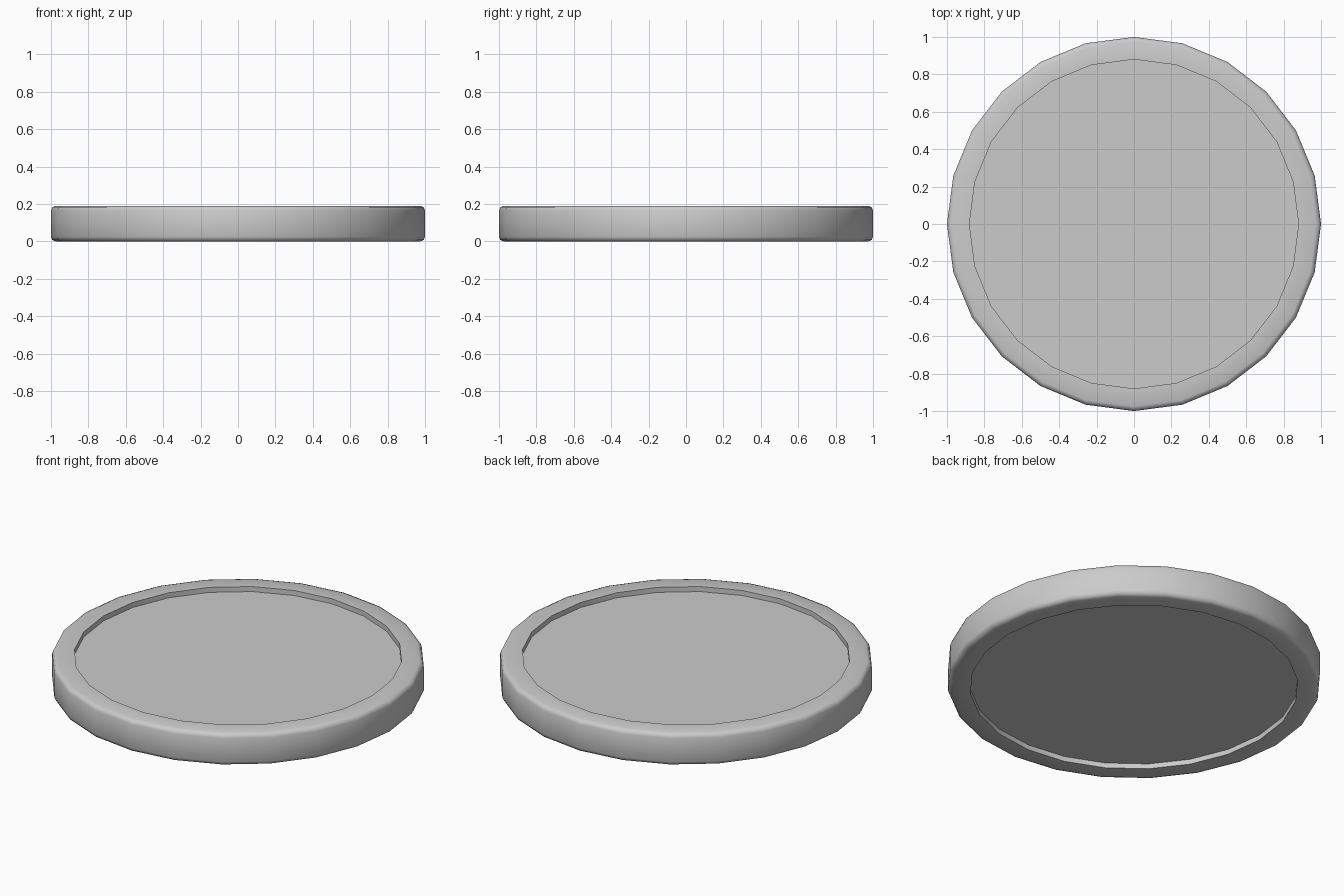
import bpy, bmesh, math

if "Cube" in bpy.data.objects:
    bpy.data.objects.remove(bpy.data.objects["Cube"])

SIDES = 24
H = 0.19       # thickness
R = 1.0        # outer radius
R_IN = 0.88    # recess radius
DEPTH = 0.03   # recess depth on both faces
B = 0.025      # rounded rim edge

# Half profile of the disc, from bottom centre to top centre
k = B * (1 - math.sqrt(0.5))
lower = [(R_IN, DEPTH), (R_IN, 0), (R - B, 0), (R - k, k), (R, B)]
profile = lower + [(r, H - z) for r, z in reversed(lower)]

# Revolve the profile into rings, then cap both recess floors
bm = bmesh.new()
rings = []
for r, z in profile:
    rings.append([bm.verts.new((r * math.cos(a), r * math.sin(a), z))
                  for a in (2 * math.pi * i / SIDES for i in range(SIDES))])
for lo, hi in zip(rings, rings[1:]):
    for i in range(SIDES):
        j = (i + 1) % SIDES
        bm.faces.new((lo[i], lo[j], hi[j], hi[i]))
bm.faces.new(rings[0][::-1])
bm.faces.new(rings[-1])
bmesh.ops.recalc_face_normals(bm, faces=bm.faces)

mesh = bpy.data.meshes.new("rimmed_disc")
bm.to_mesh(mesh)
bm.free()
disc = bpy.data.objects.new("rimmed_disc", mesh)
bpy.context.collection.objects.link(disc)

# Smooth rim, sharp recess edges
bpy.context.view_layer.objects.active = disc
disc.select_set(True)
bpy.ops.object.shade_smooth_by_angle(angle=math.radians(50))
